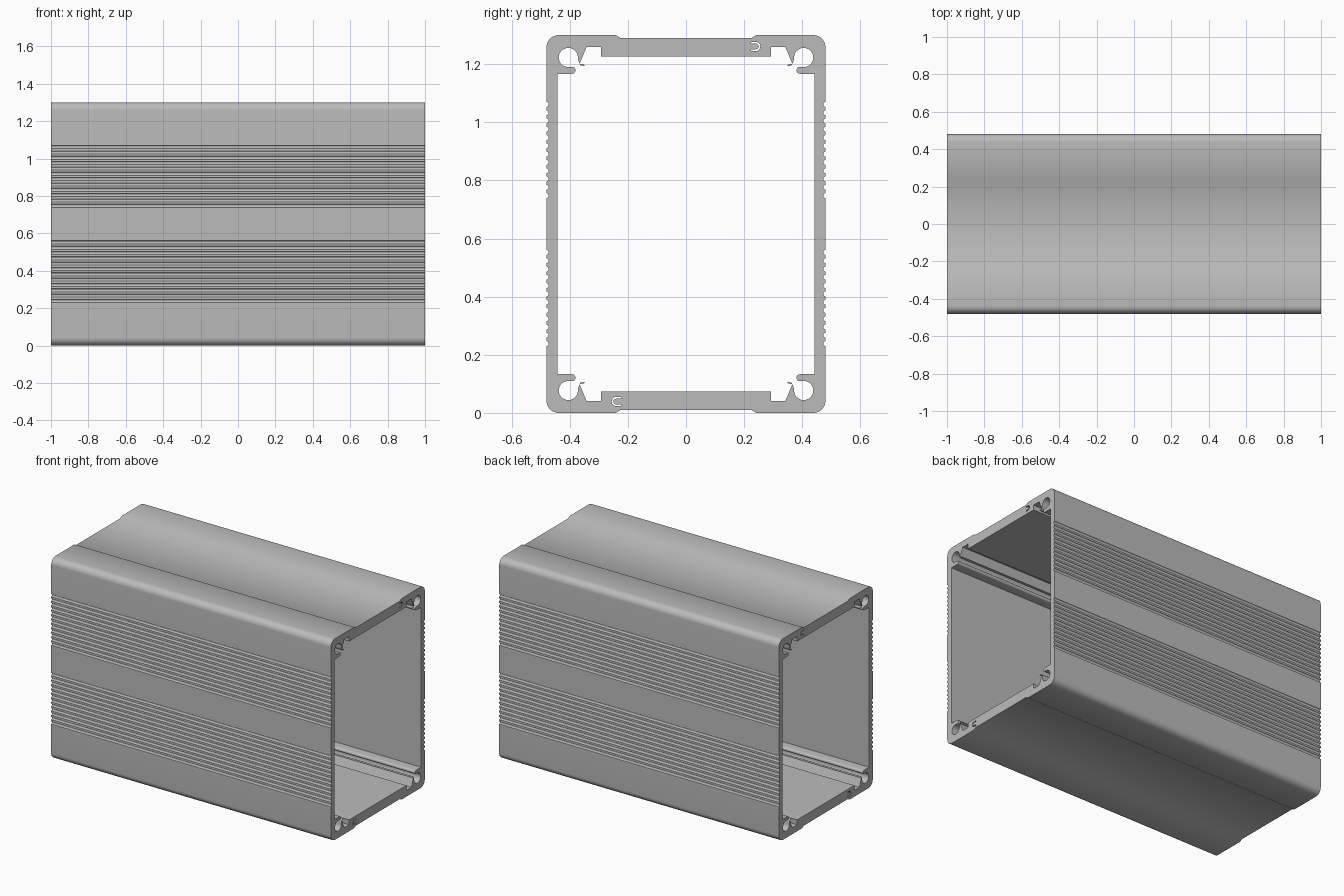
import bpy, bmesh
from math import cos, sin, radians, pi
from mathutils import Vector

cube = bpy.data.objects.get("Cube")
if cube:
    bpy.data.objects.remove(cube, do_unlink=True)

HALF_LENGTH, HALF_WIDTH, HALF_HEIGHT = 1.0, 0.48, 0.65


def arc(cy, cz, radius, start, end, steps):
    """Points on an arc, angles in degrees."""
    angles = [radians(start + (end - start) * i / steps) for i in range(steps + 1)]
    return [(cy + radius * cos(a), cz + radius * sin(a)) for a in angles]


def mirror_quadrant(points):
    """Turn a quarter outline, running from side to top, into a closed loop."""
    half = points + [(-y, z) for y, z in reversed(points)]
    return half + [(-y, -z) for y, z in half]


# Outer quarter: ribbed side, rounded corner, shallow recess on top
def outer_quarter():
    points = []
    grooves, pitch, first, depth = 12, 0.0285, 0.098, 0.007
    for i in range(grooves):
        z = first + i * pitch
        for k in range(7):
            a = pi * k / 6
            points.append((HALF_WIDTH - depth * sin(a), z - 0.0085 * cos(a)))
    r = 0.042
    points += arc(HALF_WIDTH - r, HALF_HEIGHT - r, r, 0, 90, 10)
    points += [(0.242, HALF_HEIGHT), (0.225, HALF_HEIGHT - 0.01)]
    return points


# Inner quarter: wall, lower lip, open screw channel, upper lip, slot
def inner_quarter():
    points = [(0.443, 0.517)]
    points += arc(0.392, 0.529, 0.012, 270, 90, 6)
    points += arc(0.405, 0.573, 0.033, 270, 548, 24)
    points += [(0.366, 0.551)]
    points += arc(0.355, 0.557, 0.013, 230, 180 + 150, 4)
    points += [(0.342, 0.609), (0.292, 0.609), (0.292, 0.577)]
    return points


# Tiny curved marking slot in the thick walls
def marking_slot(side):
    outer = [(0.224, 0.595)] + arc(0.24, 0.611, 0.016, 270, 450, 8) + [(0.224, 0.627)]
    inner = [(0.224, 0.621)] + arc(0.24, 0.611, 0.010, 90, -90, 8) + [(0.224, 0.601)]
    return [(side * y, side * z) for y, z in outer + inner]


def extrude_profile(name, loops, material):
    bm = bmesh.new()
    edges = []
    for loop in loops:
        verts = [bm.verts.new((-HALF_LENGTH, y, z + HALF_HEIGHT)) for y, z in loop]
        edges += [bm.edges.new((verts[i - 1], verts[i])) for i in range(len(verts))]
    bmesh.ops.triangle_fill(bm, use_beauty=True, use_dissolve=False, edges=edges,
                            normal=Vector((-1, 0, 0)))
    result = bmesh.ops.extrude_face_region(bm, geom=bm.faces[:], use_keep_orig=True)
    moved = [g for g in result["geom"] if isinstance(g, bmesh.types.BMVert)]
    bmesh.ops.translate(bm, verts=moved, vec=(2 * HALF_LENGTH, 0, 0))
    bmesh.ops.recalc_face_normals(bm, faces=bm.faces[:])
    mesh = bpy.data.meshes.new(name)
    bm.to_mesh(mesh)
    bm.free()
    mesh.materials.append(material)
    obj = bpy.data.objects.new(name, mesh)
    bpy.context.collection.objects.link(obj)
    bpy.ops.object.select_all(action='DESELECT')
    obj.select_set(True)
    bpy.context.view_layer.objects.active = obj
    bpy.ops.object.shade_smooth_by_angle(angle=radians(35))
    return obj


aluminium = bpy.data.materials.new("aluminium grey")
aluminium.use_nodes = True
grey = (0.5, 0.5, 0.5, 1)
aluminium.diffuse_color = grey
aluminium.node_tree.nodes["Principled BSDF"].inputs["Base Color"].default_value = grey

extrude_profile("enclosure_body",
                [mirror_quadrant(outer_quarter()), mirror_quadrant(inner_quarter()),
                 marking_slot(1), marking_slot(-1)],
                aluminium)
